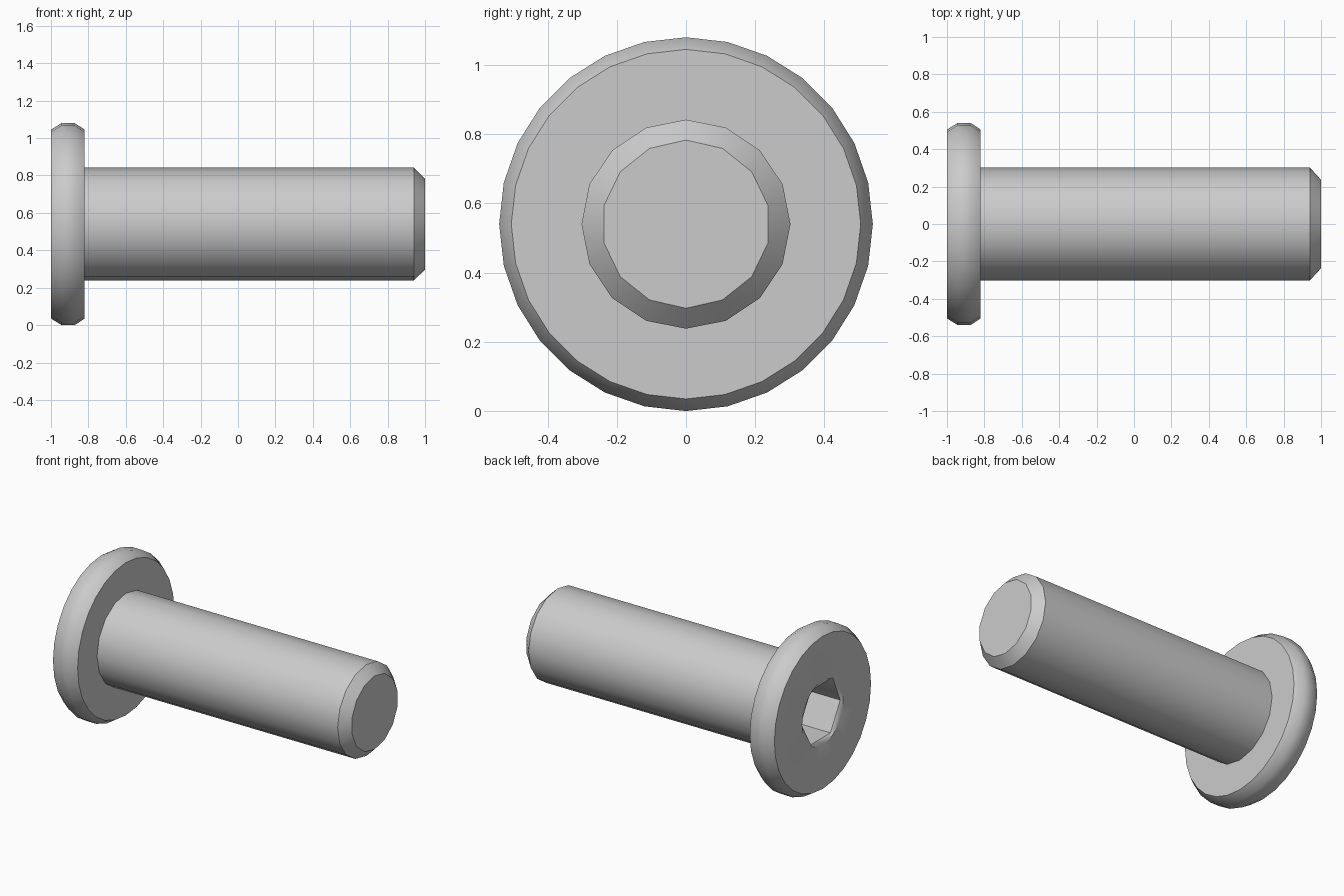
import bpy
import bmesh
import math

if "Cube" in bpy.data.objects:
    bpy.data.objects.remove(bpy.data.objects["Cube"], do_unlink=True)

AXIS_Z = 0.54  # height of the bolt's axis

# One plain steel colour
steel = bpy.data.materials.new("steel grey")
steel.use_nodes = True
GREY = (0.6, 0.6, 0.6, 1.0)
steel.diffuse_color = GREY
steel.node_tree.nodes["Principled BSDF"].inputs["Base Color"].default_value = GREY


def stitch(bm, a, b):
    """Join two rings of (angle, vertex), also when their counts differ."""
    na, nb = len(a), len(b)
    if na == nb:
        for i in range(na):
            j = (i + 1) % na
            bm.faces.new((a[i][1], b[i][1], b[j][1], a[j][1]))
        return

    def angle(ring, k):
        return ring[k % len(ring)][0] + 2 * math.pi * (k // len(ring))

    i = j = 0
    while i < na or j < nb:
        va, vb = a[i % na][1], b[j % nb][1]
        if j >= nb or (i < na and angle(a, i + 1) <= angle(b, j + 1)):
            i += 1
            bm.faces.new((va, vb, a[i % na][1]))
        else:
            j += 1
            bm.faces.new((va, vb, b[j % nb][1]))


def lathe(name, profile, cap_start=False, cap_end=False):
    """Rings (x, radius, sides, first angle in degrees) joined along the x axis."""
    bm = bmesh.new()
    rings = []
    for x, r, n, first in profile:
        ring = []
        for k in range(n):
            t = math.radians(first) + 2 * math.pi * k / n
            v = bm.verts.new((x, r * math.sin(t), AXIS_Z + r * math.cos(t)))
            ring.append((t, v))
        rings.append(ring)
    for a, b in zip(rings, rings[1:]):
        stitch(bm, a, b)
    if cap_start:
        bm.faces.new([v for _, v in rings[0]])
    if cap_end:
        bm.faces.new([v for _, v in reversed(rings[-1])])
    mesh = bpy.data.meshes.new(name)
    bm.to_mesh(mesh)
    bm.free()
    mesh.materials.append(steel)
    obj = bpy.data.objects.new(name, mesh)
    bpy.context.collection.objects.link(obj)
    bpy.ops.object.select_all(action='DESELECT')
    obj.select_set(True)
    bpy.context.view_layer.objects.active = obj
    bpy.ops.object.shade_smooth_by_angle(angle=math.radians(40))
    return obj


# Head: hex socket floor and walls, countersink, chamfered rim, underside
lathe("bolt_head", [
    (-0.75, 0.205, 6, 30),
    (-0.985, 0.205, 6, 30),
    (-1.0, 0.215, 18, 10),
    (-1.0, 0.505, 28, 0),
    (-0.943, 0.54, 28, 0),
    (-0.873, 0.54, 28, 0),
    (-0.82, 0.505, 28, 0),
    (-0.82, 0.302, 16, 0),
], cap_start=True)

# Shank: straight cylinder with a chamfered tip
lathe("bolt_shank", [
    (-0.82, 0.302, 16, 0),
    (0.94, 0.302, 16, 0),
    (1.0, 0.243, 14, 0),
], cap_end=True)
